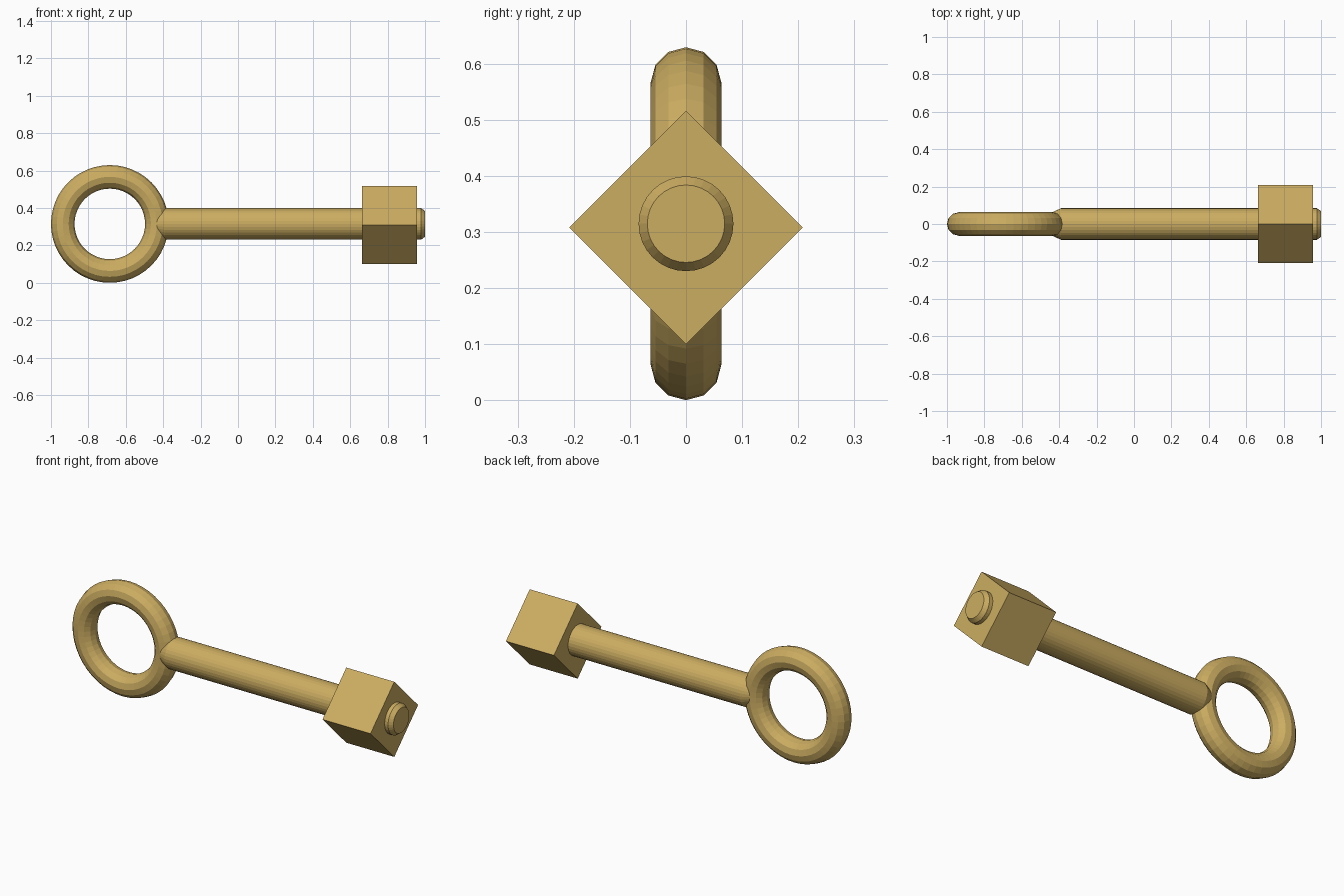
import bpy, bmesh, math
from mathutils import Matrix

if "Cube" in bpy.data.objects:
    bpy.data.objects.remove(bpy.data.objects["Cube"])

brass = bpy.data.materials.new("brass")
brass.diffuse_color = (0.60, 0.415, 0.12, 1)
brass.use_nodes = True
brass.node_tree.nodes["Principled BSDF"].inputs["Base Color"].default_value = brass.diffuse_color


def finish(obj, name):
    obj.name = name
    obj.data.name = name
    obj.data.materials.append(brass)


def lathe_x(name, profile, z, sides):
    """Closed solid turned around the x axis from (x, radius) points."""
    bm = bmesh.new()
    rings = []
    for x, r in profile:
        rings.append([bm.verts.new((x, r * math.cos(2 * math.pi * i / sides),
                                    z + r * math.sin(2 * math.pi * i / sides)))
                      for i in range(sides)])
    for a, b in zip(rings, rings[1:]):
        for i in range(sides):
            j = (i + 1) % sides
            bm.faces.new((a[i], a[j], b[j], b[i]))
    bm.faces.new(rings[0])
    bm.faces.new(rings[-1])
    bmesh.ops.recalc_face_normals(bm, faces=bm.faces)
    me = bpy.data.meshes.new(name)
    bm.to_mesh(me)
    bm.free()
    obj = bpy.data.objects.new(name, me)
    bpy.context.collection.objects.link(obj)
    finish(obj, name)


# Ring handle, standing upright in the xz plane
bpy.ops.mesh.primitive_torus_add(major_radius=0.2515, minor_radius=0.063,
                                 major_segments=48, minor_segments=12,
                                 location=(-0.6855, 0, 0.3145),
                                 rotation=(math.pi / 2, 0, 0))
finish(bpy.context.object, "ring_handle")

# Round shaft, tapered into the ring and chamfered at the tip
lathe_x("shaft", [(-0.46, 0.052), (-0.39, 0.0845), (0.978, 0.0845), (1.0, 0.069)],
        0.3145, 32)

# Cube head, turned 45 degrees about the shaft
bpy.ops.mesh.primitive_cube_add(size=0.294, location=(0.81, 0, 0.308),
                                rotation=(math.pi / 4, 0, 0))
finish(bpy.context.object, "cube_head")
